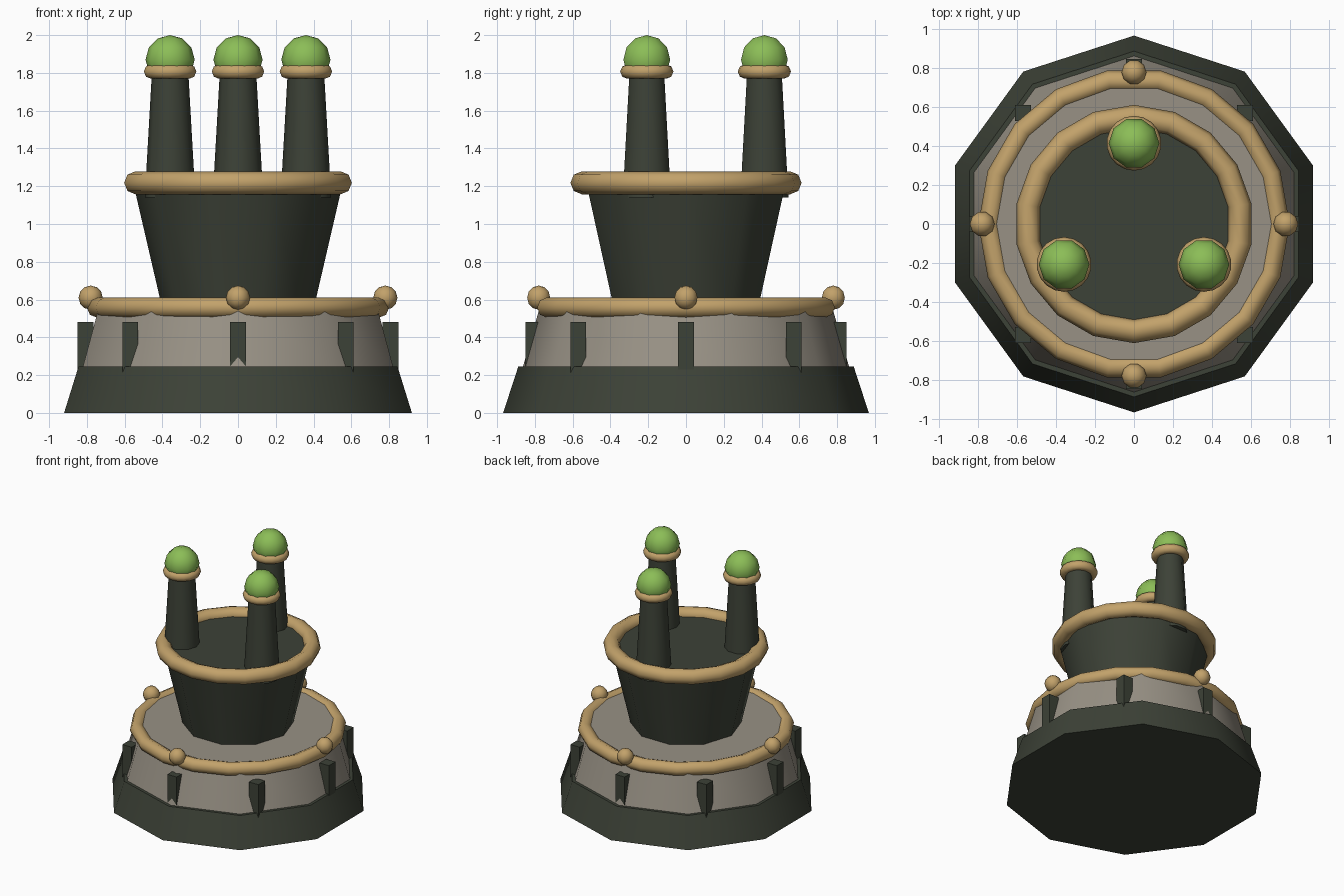
import bpy, math
from math import sin, cos, pi, radians

cube = bpy.data.objects.get("Cube")
if cube:
    bpy.data.objects.remove(cube, do_unlink=True)


def material(name, rgb):
    m = bpy.data.materials.new(name)
    m.use_nodes = True
    m.diffuse_color = (*rgb, 1)
    m.node_tree.nodes["Principled BSDF"].inputs["Base Color"].default_value = (*rgb, 1)
    return m


DARK = material("dark_green_hull", (0.046, 0.054, 0.038))
STONE = material("warm_grey", (0.315, 0.285, 0.235))
TAN = material("tan_trim", (0.54, 0.36, 0.145))
LIME = material("lime_green", (0.26, 0.51, 0.095))


def finish(name, mat):
    ob = bpy.context.object
    ob.name = ob.data.name = name
    ob.data.materials.append(mat)
    bpy.ops.object.shade_smooth_by_angle(angle=radians(65))
    return ob


def frustum(name, mat, sides, r1, r2, z1, z2, x=0, y=0, turn=0):
    bpy.ops.mesh.primitive_cone_add(vertices=sides, radius1=r1, radius2=r2, depth=z2 - z1,
                                    location=(x, y, (z1 + z2) / 2), rotation=(0, 0, turn))
    return finish(name, mat)


def ring(name, major, minor, z, x=0, y=0, turn=0):
    bpy.ops.mesh.primitive_torus_add(major_segments=18, minor_segments=8, major_radius=major,
                                     minor_radius=minor, location=(x, y, z),
                                     rotation=(0, 0, turn))
    return finish(name, TAN)


def ball(name, mat, r, x, y, z):
    bpy.ops.mesh.primitive_uv_sphere_add(segments=10, ring_count=6, radius=r,
                                         location=(x, y, z), rotation=(0, 0, pi / 2))
    return finish(name, mat)


# Stepped ten-sided body: base, drum and flared tower
frustum("base", DARK, 10, 0.968, 0.888, 0, 0.245)
frustum("drum", STONE, 10, 0.866, 0.765, 0.235, 0.592)
frustum("tower", DARK, 10, 0.405, 0.556, 0.57, 1.222, turn=pi / 2)

# Trim rings around the drum and tower rims
ring("drum_ring", 0.746, 0.054, 0.558)
ring("tower_ring", 0.551, 0.061, 1.218, turn=pi / 2)

# Eight square ribs around the drum
for i in range(8):
    a = i * pi / 4
    bpy.ops.mesh.primitive_cube_add(size=1, location=(0.807 * cos(a), 0.807 * sin(a), 0.34))
    bpy.context.object.scale = (0.084, 0.084, 0.28)
    finish(f"rib_{i + 1}", DARK)

# Four round studs on the drum ring
for i in range(4):
    a = i * pi / 2
    ball(f"stud_{i + 1}", TAN, 0.064, 0.78 * cos(a), 0.78 * sin(a), 0.61)

# Three chimneys with collars and domed tips
for i in range(3):
    a = pi / 2 + i * 2 * pi / 3
    x, y = 0.415 * cos(a), 0.415 * sin(a)
    frustum(f"chimney_{i + 1}", DARK, 10, 0.134, 0.096, 1.14, 1.81, x, y, pi / 2)
    ring(f"chimney_collar_{i + 1}", 0.103, 0.038, 1.807, x, y, pi / 2)
    ball(f"chimney_tip_{i + 1}", LIME, 0.13, x, y, 1.87)
